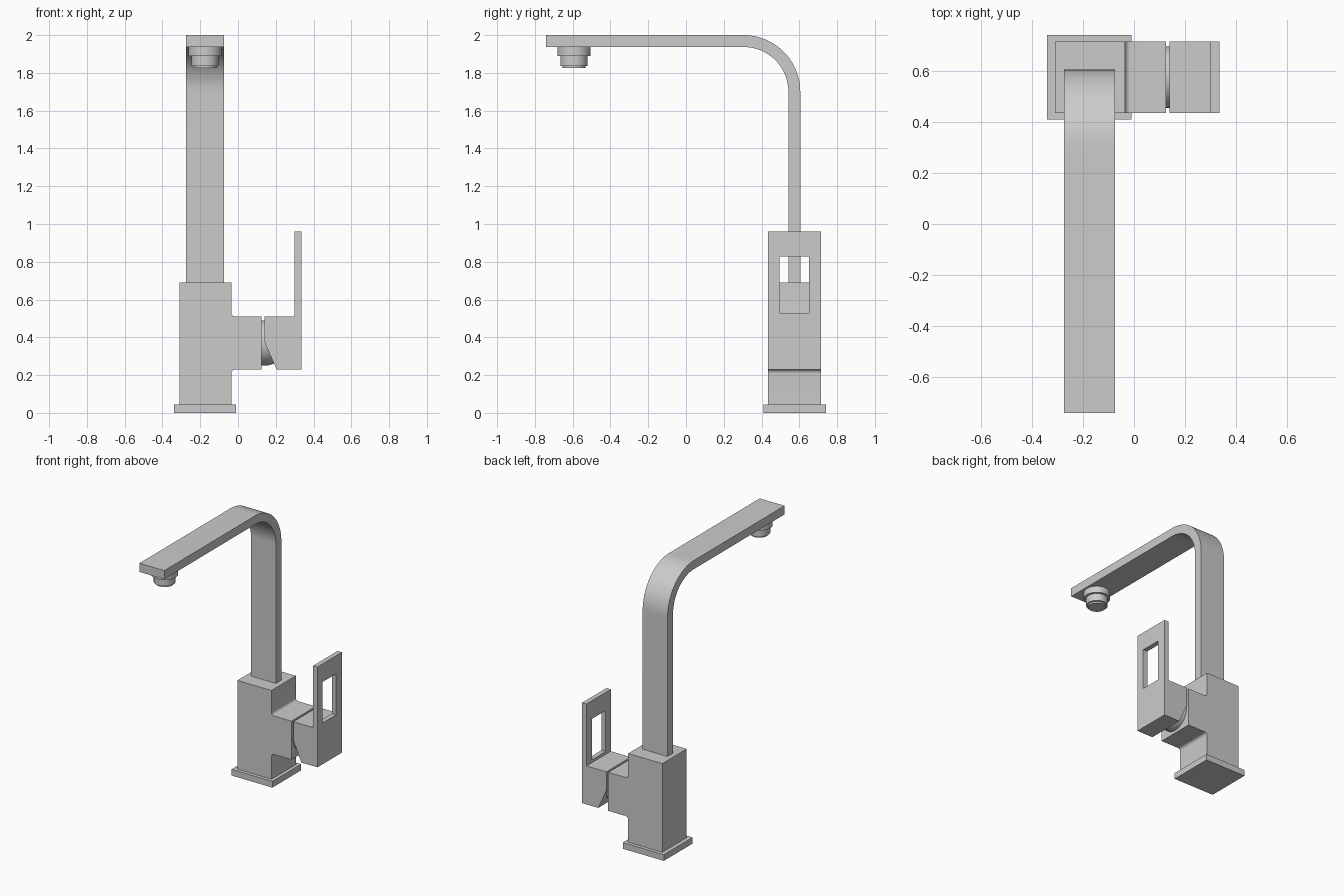
import bpy, bmesh
from math import sin, cos, pi, radians
from mathutils import Vector, Matrix

cube = bpy.data.objects.get("Cube")
if cube:
    bpy.data.objects.remove(cube, do_unlink=True)

GREY = (0.6, 0.6, 0.6, 1)
metal = bpy.data.materials.new("brushed_grey_metal")
metal.use_nodes = True
metal.diffuse_color = GREY
metal.node_tree.nodes["Principled BSDF"].inputs["Base Color"].default_value = GREY


def finish(name, bm, smooth=True):
    bmesh.ops.recalc_face_normals(bm, faces=bm.faces)
    mesh = bpy.data.meshes.new(name)
    bm.to_mesh(mesh)
    bm.free()
    mesh.materials.append(metal)
    obj = bpy.data.objects.new(name, mesh)
    bpy.context.collection.objects.link(obj)
    bpy.ops.object.select_all(action='DESELECT')
    obj.select_set(True)
    bpy.context.view_layer.objects.active = obj
    if smooth:
        bpy.ops.object.shade_smooth_by_angle(angle=radians(30))
    return obj


def extrude(name, points, offset, smooth=True):
    """Fill an outline and push it along offset to make a solid."""
    bm = bmesh.new()
    face = bm.faces.new([bm.verts.new(p) for p in points])
    new = bmesh.ops.extrude_face_region(bm, geom=[face])["geom"]
    verts = [v for v in new if isinstance(v, bmesh.types.BMVert)]
    bmesh.ops.translate(bm, verts=verts, vec=offset)
    return finish(name, bm, smooth)


def box(name, lo, hi):
    outline = [(lo[0], lo[1], lo[2]), (hi[0], lo[1], lo[2]),
               (hi[0], hi[1], lo[2]), (lo[0], hi[1], lo[2])]
    return extrude(name, outline, (0, 0, hi[2] - lo[2]), False)


def lathe(name, profile, matrix, steps=48):
    """Turn (radius, height) pairs around the local z axis."""
    bm = bmesh.new()
    verts = [bm.verts.new((r, 0, h)) for r, h in profile]
    edges = [bm.edges.new(pair) for pair in zip(verts, verts[1:])]
    bmesh.ops.spin(bm, geom=verts + edges, axis=(0, 0, 1), cent=(0, 0, 0),
                   angle=2 * pi, steps=steps)
    bmesh.ops.remove_doubles(bm, verts=bm.verts, dist=0.0001)
    bmesh.ops.transform(bm, matrix=matrix, verts=bm.verts)
    return finish(name, bm)


def arc(cx, cz, r, start, end, n):
    angles = [radians(start + (end - start) * i / n) for i in range(n + 1)]
    return [(cx + r * cos(a), cz + r * sin(a)) for a in angles]


FRONT, BACK = 0.435, 0.715
DEPTH = (0, BACK - FRONT, 0)
SPOUT_X = -0.175

# Base plate
box("base_plate", (-0.34, 0.41, 0), (-0.01, 0.74, 0.045))

# Square body with side arm, filleted where they meet
body = [(-0.31, 0.045), (-0.035, 0.045)]
body += arc(-0.015, 0.21, 0.02, 180, 90, 6)
body += [(0.125, 0.23), (0.125, 0.51)]
body += arc(-0.015, 0.53, 0.02, 270, 180, 6)
body += [(-0.035, 0.69), (-0.31, 0.69)]
extrude("body_and_arm", [(x, FRONT, z) for x, z in body], DEPTH)

# Flat spout bent through a quarter turn
spout = [(0.605, 0.68)] + arc(0.305, 1.7, 0.3, 0, 90, 24)
spout += [(-0.74, 2.0), (-0.74, 1.937)]
spout += arc(0.305, 1.7, 0.237, 90, 0, 24) + [(0.542, 0.68)]
extrude("spout", [(SPOUT_X - 0.1, y, z) for y, z in spout], (0.2, 0, 0))

# Stepped round outlet under the spout tip
lathe("outlet_nozzle",
      [(0, 1.94), (0.088, 1.94), (0.088, 1.89), (0.072, 1.89), (0.072, 1.837),
       (0.06, 1.837), (0.06, 1.825), (0, 1.825)],
      Matrix.Translation((SPOUT_X, -0.593, 0)))

# Ball pivot between arm and handle
dome = [(0, -0.03), (0.12, -0.03)] + arc(0, 0.015, 0.12, 0, 90, 12)
lathe("ball_pivot", dome,
      Matrix.Translation((0.125, (FRONT + BACK) / 2, 0.37))
      @ Matrix.Rotation(pi / 2, 4, 'Y'))

# Lever handle: chamfered block with an upright plate
lever = [(0.14, 0.51), (0.14, 0.375), (0.205, 0.23), (0.335, 0.23),
         (0.335, 0.96), (0.3, 0.96), (0.3, 0.51)]
handle = extrude("lever_handle", [(x, FRONT, z) for x, z in lever], DEPTH, False)

# Rectangular window through the plate
cutter = box("window_cutter", (0.28, 0.495, 0.53), (0.36, 0.65, 0.828))
cutter.hide_render = True
cut = handle.modifiers.new("window", 'BOOLEAN')
cut.operation = 'DIFFERENCE'
cut.solver = 'EXACT'
cut.object = cutter
bpy.context.view_layer.objects.active = handle
bpy.ops.object.modifier_apply(modifier=cut.name)
bpy.data.objects.remove(cutter, do_unlink=True)
